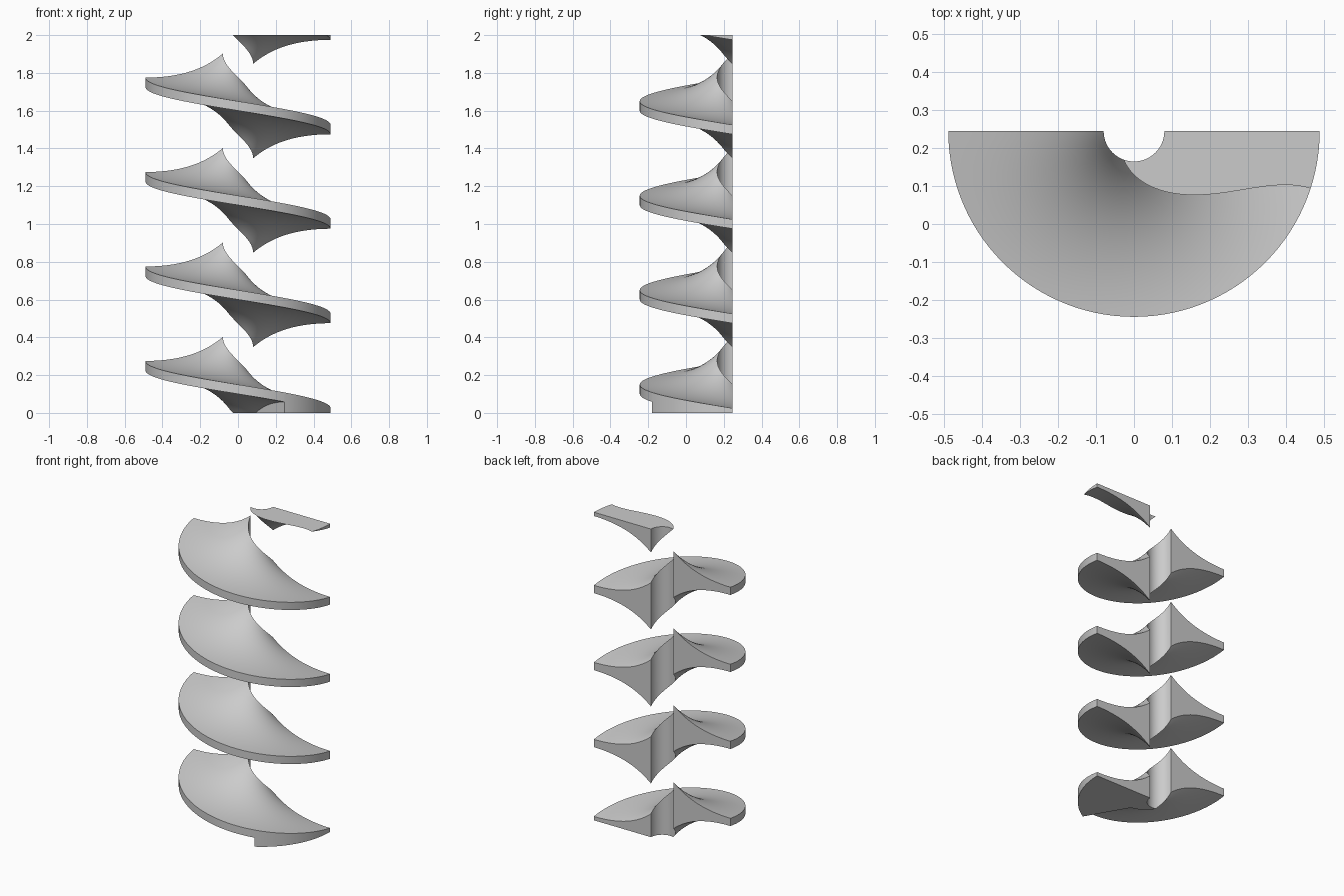
import bpy, bmesh, math

cube = bpy.data.objects.get("Cube")
if cube:
    bpy.data.objects.remove(cube)

OUTER, INNER, AXIS_Y = 0.49, 0.08, 0.245
PITCH, HEIGHT, TURNS = 0.5, 2.0, 4
RADIAL, ANGULAR = 24, 60
FOOT_ANGLE = math.pi / 3

# Plain grey
grey = bpy.data.materials.new("plain grey")
grey.use_nodes = True
grey.diffuse_color = (0.6, 0.6, 0.6, 1)
grey.node_tree.nodes["Principled BSDF"].inputs["Base Color"].default_value = (0.6, 0.6, 0.6, 1)


def half_thickness(r):
    """Thin at the rim, flaring towards the bore."""
    t = (OUTER - r) / (OUTER - INNER)
    return 0.025 + 0.127 * (0.65 * t**2 + 0.35 * t**4)


def section(bm, angle, base, solid):
    """Closed ring of vertices: top inner to outer, then bottom outer to inner."""
    radii = [INNER + (OUTER - INNER) * i / RADIAL for i in range(RADIAL + 1)]
    mid = base + PITCH * angle / math.tau

    def vert(r, z):
        return bm.verts.new((r * math.cos(angle), AXIS_Y - r * math.sin(angle), z))

    top = [vert(r, mid + half_thickness(r)) for r in radii]
    low = [vert(r, -PITCH if solid else mid - half_thickness(r)) for r in reversed(radii)]
    return top + low


def cap(bm, z, normal):
    """Trim flat at a height and close the opening."""
    geom = bm.verts[:] + bm.edges[:] + bm.faces[:]
    bmesh.ops.bisect_plane(bm, geom=geom, dist=1e-6, plane_co=(0, 0, z),
                           plane_no=(0, 0, normal), clear_outer=True)
    rim = [e for e in bm.edges if e.is_boundary]
    bmesh.ops.holes_fill(bm, edges=rim, sides=0)


def half_turn(name, base, foot=False, trim_top=False):
    bm = bmesh.new()
    stations = [(math.pi * i / ANGULAR, False) for i in range(ANGULAR + 1)]
    if foot:  # the first part of the lowest turn is solid down to the floor
        below = [(a, True) for a, _ in stations if a <= FOOT_ANGLE + 1e-6]
        stations = below + [s for s in stations if s[0] >= FOOT_ANGLE - 1e-6]
    rings = [section(bm, a, base, solid) for a, solid in stations]
    n = len(rings[0])
    for a, b in zip(rings, rings[1:]):
        for i in range(n):
            j = (i + 1) % n
            bm.faces.new((a[i], a[j], b[j], b[i]))
    # Flat cut faces at the back, in strips
    for ring in (rings[0], rings[-1]):
        for i in range(RADIAL):
            bm.faces.new((ring[i], ring[i + 1], ring[n - 2 - i], ring[n - 1 - i]))
    bmesh.ops.remove_doubles(bm, verts=bm.verts[:], dist=1e-5)
    if foot:
        cap(bm, 0, -1)
    if trim_top:
        cap(bm, HEIGHT, 1)
    bmesh.ops.recalc_face_normals(bm, faces=bm.faces[:])
    mesh = bpy.data.meshes.new(name)
    bm.to_mesh(mesh)
    bm.free()
    mesh.materials.append(grey)
    obj = bpy.data.objects.new(name, mesh)
    bpy.context.collection.objects.link(obj)
    bpy.ops.object.select_all(action='DESELECT')
    obj.select_set(True)
    bpy.context.view_layer.objects.active = obj
    bpy.ops.object.shade_smooth_by_angle(angle=math.radians(30))


# Stacked half turns of the screw, the last one cut off flat
for k in range(TURNS):
    half_turn(f"screw_turn_{k + 1}", k * PITCH, foot=(k == 0))
half_turn("screw_top_end", TURNS * PITCH, trim_top=True)
